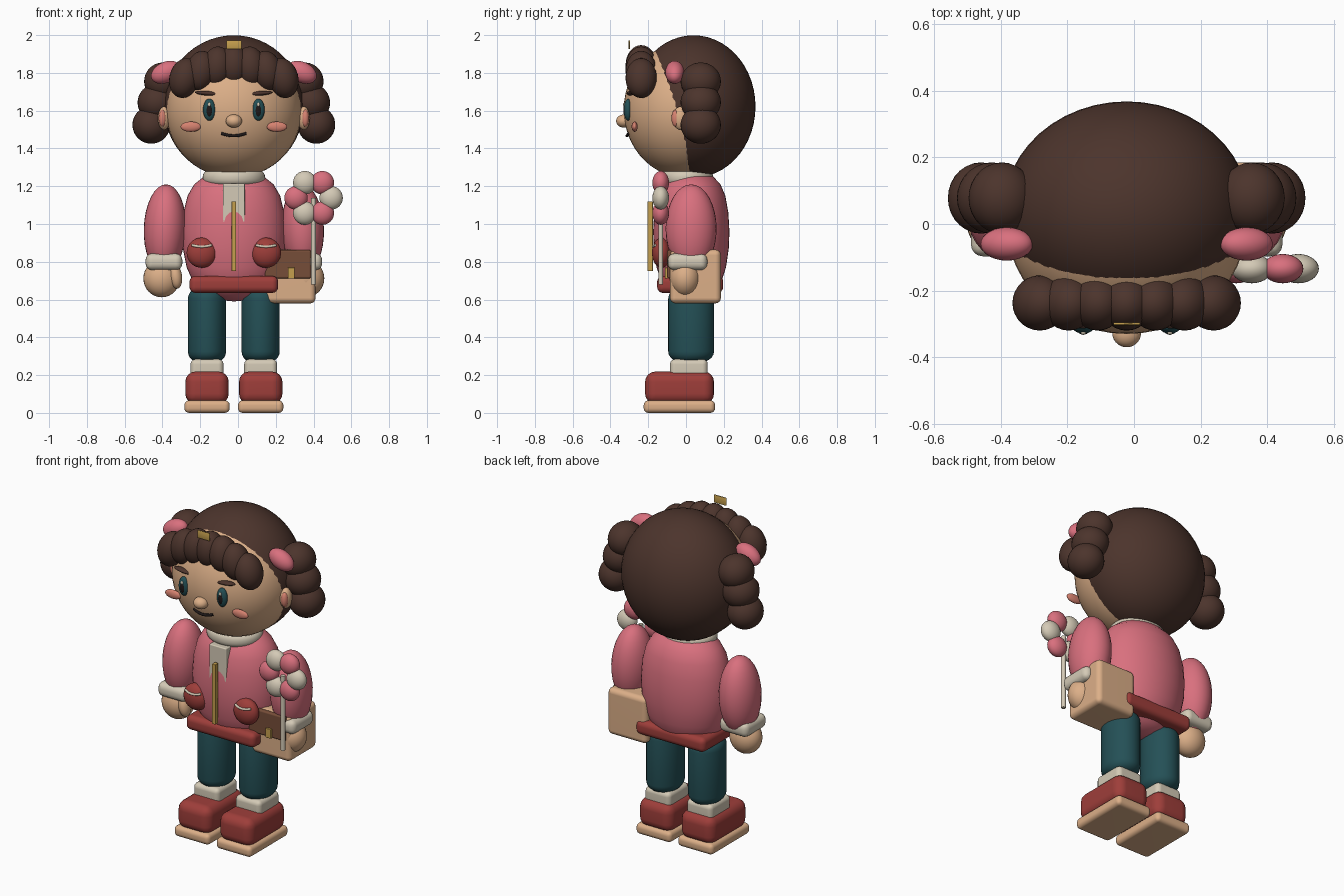
import bpy, bmesh, math
from mathutils import Matrix, Vector

if "Cube" in bpy.data.objects:
    bpy.data.objects.remove(bpy.data.objects["Cube"], do_unlink=True)

CX = -0.022  # body centre line


def material(name, r, g, b):
    lin = [((c / 255 + 0.055) / 1.055) ** 2.4 for c in (r, g, b)] + [1]
    m = bpy.data.materials.new(name)
    m.use_nodes = True
    m.diffuse_color = lin
    m.node_tree.nodes["Principled BSDF"].inputs["Base Color"].default_value = lin
    return m


SKIN = material("tan skin", 220, 175, 136)
HAIR = material("dark brown hair", 76, 52, 44)
PINK = material("pink fabric", 217, 112, 126)
CREAM = material("cream", 212, 202, 182)
RED = material("brick red", 158, 62, 58)
TEAL = material("deep teal", 36, 80, 86)
GOLD = material("gold", 198, 160, 78)
BROWN = material("leather brown", 118, 77, 56)
BLUSH = material("blush", 214, 130, 112)
DARK = material("near black", 30, 24, 24)


def finish(name, bm, mat, flat_bias=False):
    me = bpy.data.meshes.new(name)
    bm.to_mesh(me)
    bm.free()
    ob = bpy.data.objects.new(name, me)
    bpy.context.collection.objects.link(ob)
    me.materials.append(mat)
    bpy.ops.object.select_all(action='DESELECT')
    ob.select_set(True)
    bpy.context.view_layer.objects.active = ob
    bpy.ops.object.shade_smooth_by_angle(angle=math.radians(50))
    if flat_bias:
        ob.modifiers.new("flat faces", 'WEIGHTED_NORMAL')
    return ob


def ball(name, loc, radii, mat, tilt=0, seg=28):
    """Ellipsoid, tilted in degrees about the y axis."""
    bm = bmesh.new()
    bmesh.ops.create_uvsphere(bm, u_segments=seg, v_segments=seg // 2 + 2, radius=1)
    bm.transform(Matrix.Translation(loc) @ Matrix.Rotation(math.radians(tilt), 4, 'Y')
                 @ Matrix.Diagonal((*radii, 1)))
    return finish(name, bm, mat)


def box(name, loc, size, mat, bevel=0.0):
    """Box with rounded edges, size is full width, depth and height."""
    bm = bmesh.new()
    bmesh.ops.create_cube(bm, size=1)
    bm.transform(Matrix.Translation(loc) @ Matrix.Diagonal((*size, 1)))
    if bevel:
        bmesh.ops.bevel(bm, geom=bm.edges[:], offset=bevel, segments=4,
                        profile=0.5, affect='EDGES', clamp_overlap=True)
    return finish(name, bm, mat, True)


def lathe(name, loc, profile, depth, mat, seg=40):
    """Revolve (radius, z) points about z, then scale the depth."""
    bm = bmesh.new()
    vs = [bm.verts.new((r, 0, z)) for r, z in profile]
    es = [bm.edges.new(p) for p in zip(vs, vs[1:])]
    bmesh.ops.spin(bm, geom=vs + es, cent=(0, 0, 0), axis=(0, 0, 1),
                   angle=math.tau, steps=seg)
    bmesh.ops.remove_doubles(bm, verts=bm.verts[:], dist=1e-4)
    bmesh.ops.recalc_face_normals(bm, faces=bm.faces[:])
    bm.transform(Matrix.Translation(loc) @ Matrix.Diagonal((1, depth, 1, 1)))
    return finish(name, bm, mat)


def capsule_profile(r, z0, z1, e):
    """Cylinder outline with rounded rims."""
    arc = [(r - e + e * math.sin(a), e - e * math.cos(a))
           for a in (i * math.pi / 10 for i in range(6))]
    return ([(0, z0)] + [(x, z0 + h) for x, h in arc]
            + [(x, z1 - h) for x, h in reversed(arc)] + [(0, z1)])


def tube(name, points, radius, mat):
    cu = bpy.data.curves.new(name, 'CURVE')
    cu.dimensions = '3D'
    cu.bevel_depth = radius
    cu.bevel_resolution = 3
    cu.use_fill_caps = True
    sp = cu.splines.new('POLY')
    sp.points.add(len(points) - 1)
    for p, co in zip(sp.points, points):
        p.co = (*co, 1)
    ob = bpy.data.objects.new(name, cu)
    bpy.context.collection.objects.link(ob)
    cu.materials.append(mat)


# Head and hair cap
ball("head", (CX, 0, 1.605), (0.36, 0.33, 0.36), SKIN, seg=48)
ball("hair_cap", (CX, 0.04, 1.622), (0.37, 0.328, 0.377), HAIR, seg=48)

# Fringe of overlapping rolls, drooping at the ends
for i in range(-3, 4):
    ball(f"fringe_roll_{i + 4}", (CX + i * 0.087, -0.237, 1.84 - 0.0075 * i * i),
         (0.08, 0.083, 0.107), HAIR, tilt=-5 * i)
box("hair_clip", (CX, -0.3, 1.948), (0.08, 0.009, 0.045), GOLD)

# Face
ball("nose", (CX, -0.328, 1.545), (0.043, 0.042, 0.035), SKIN)
smile = [(t / 4 * 0.065, (t / 4) ** 2) for t in range(-4, 5)]
tube("mouth", [(CX + x, -0.312 + 0.01 * q, 1.467 + 0.013 * q) for x, q in smile], 0.008, DARK)

for s, side in ((-1, "right"), (1, "left")):
    def at(x, y, z):
        return (CX + s * x, y, z)

    # Eyes, brows, cheeks and ears
    ball(f"{side}_eye", at(0.13, -0.307, 1.605), (0.033, 0.022, 0.058), TEAL)
    ball(f"{side}_pupil", at(0.13, -0.319, 1.602), (0.018, 0.013, 0.036), DARK)
    ball(f"{side}_eye_glint", at(0.13, -0.327, 1.632), (0.008, 0.006, 0.011), CREAM, seg=12)
    ball(f"{side}_brow", at(0.142, -0.292, 1.692), (0.065, 0.022, 0.012), HAIR, tilt=-s * 5)
    ball(f"{side}_cheek", at(0.228, -0.272, 1.515), (0.054, 0.016, 0.027), BLUSH)
    ball(f"{side}_ear", at(0.37, -0.03, 1.56), (0.032, 0.04, 0.062), SKIN)
    ball(f"{side}_inner_ear", at(0.378, -0.055, 1.56), (0.02, 0.022, 0.045), BLUSH)

    # Bunched pigtails with ties
    for n, (x, z, r) in enumerate(((0.375, 1.755, 0.1), (0.405, 1.645, 0.105), (0.437, 1.525, 0.1))):
        ball(f"{side}_pigtail_{n + 1}", at(x, 0.078, z), (r, 0.107, 0.1), HAIR, tilt=s * 15)
    ball(f"{side}_hair_tie", at(0.36, -0.06, 1.803), (0.083, 0.05, 0.055), PINK, tilt=s * 25)

    # Arms and hands
    ball(f"{side}_sleeve", at(0.365, 0.027, 0.975), (0.112, 0.135, 0.235), PINK, tilt=-s * 2)
    box(f"{side}_cuff", at(0.37, 0.008, 0.8), (0.195, 0.21, 0.088), CREAM, 0.035)
    ball(f"{side}_hand", at(0.382, -0.005, 0.712), (0.097, 0.082, 0.1), SKIN)
    ball(f"{side}_thumb", at(0.308, -0.045, 0.722), (0.034, 0.04, 0.065), SKIN, tilt=s * 8)

    # Legs and feet
    lathe(f"{side}_trouser_leg", at(0.142, 0.027, 0), capsule_profile(0.101, 0.27, 0.66, 0.055), 1.2, TEAL)
    box(f"{side}_sock", at(0.142, 0.015, 0.235), (0.175, 0.2, 0.1), CREAM, 0.028)
    box(f"{side}_shoe", at(0.142, -0.034, 0.133), (0.23, 0.365, 0.172), RED, 0.055)
    box(f"{side}_sole", at(0.142, -0.035, 0.033), (0.24, 0.378, 0.066), SKIN, 0.025)

    # Rounded pockets with a trim line
    ball(f"{side}_pocket", at(0.17, -0.13, 0.848), (0.08, 0.05, 0.08), RED)
    tube(f"{side}_pocket_trim", [at(0.17 + x * 0.8, -0.174 + 0.012 * q, 0.88 + 0.008 * q)
                                 for x, q in smile], 0.007, CREAM)

# Jacket
lathe("jacket", (CX, 0.028, 0),
      [(0, 0.59), (0.07, 0.597), (0.14, 0.62), (0.21, 0.68), (0.25, 0.77), (0.27, 0.87),
       (0.275, 0.96), (0.267, 1.06), (0.245, 1.15), (0.21, 1.21), (0.16, 1.25), (0.08, 1.28), (0, 1.287)],
      0.735, PINK)
lathe("collar", (CX, 0.0, 0), capsule_profile(0.165, 1.205, 1.285, 0.035), 0.87, CREAM)
box("placket", (CX, -0.132, 1.09), (0.117, 0.07, 0.25), CREAM, 0.006)
box("zip", (CX, -0.19, 0.935), (0.024, 0.03, 0.37), GOLD, 0.004)
box("waistband", (CX, 0.022, 0.68), (0.47, 0.35, 0.09), RED, 0.032)

# Satchel on the left hip
box("satchel", (0.277, 0.05, 0.722), (0.268, 0.27, 0.285), SKIN, 0.03)
box("satchel_flap", (0.264, -0.085, 0.787), (0.245, 0.03, 0.15), BROWN, 0.01)
box("satchel_clasp", (0.282, -0.104, 0.74), (0.036, 0.016, 0.058), GOLD, 0.004)

# Flower lollipop with alternating petals
pop = Vector((0.4, -0.134, 1.138))
tube("lollipop_stick", [(pop.x, pop.y, 0.68), pop], 0.0135, CREAM)
for k in range(6):
    a = k * math.tau / 6
    ball(f"lollipop_petal_{k + 1}", pop + Vector((math.cos(a), 0, math.sin(a))) * 0.093,
         (0.062, 0.044, 0.062), PINK if k % 2 else CREAM)
